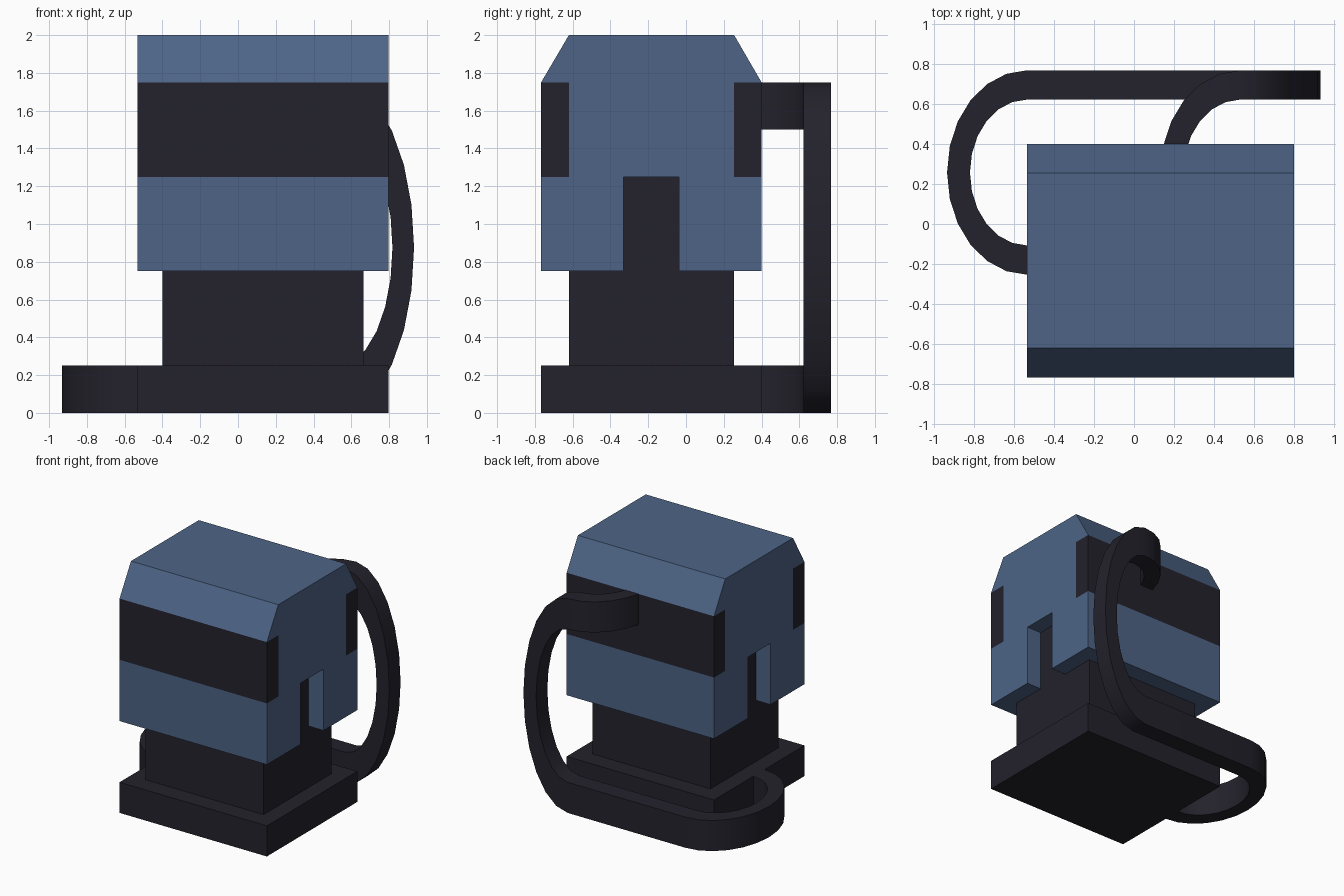
import bpy, bmesh
from math import sin, cos, pi
from mathutils import Vector

cube = bpy.data.objects.get("Cube")
if cube:
    bpy.data.objects.remove(cube, do_unlink=True)


def material(name, rgb):
    m = bpy.data.materials.new(name)
    m.use_nodes = True
    m.diffuse_color = (*rgb, 1)
    m.node_tree.nodes["Principled BSDF"].inputs["Base Color"].default_value = (*rgb, 1)
    return m


blue = material("slate blue", (0.075, 0.127, 0.24))
dark = material("dark charcoal", (0.017, 0.016, 0.025))


def finish(name, bm, *mats):
    bmesh.ops.recalc_face_normals(bm, faces=bm.faces)
    mesh = bpy.data.meshes.new(name)
    bm.to_mesh(mesh)
    bm.free()
    for m in mats:
        mesh.materials.append(m)
    obj = bpy.data.objects.new(name, mesh)
    bpy.context.collection.objects.link(obj)
    return obj


def prism(profile, x0, x1):
    """Extrude a (y, z) profile along x."""
    bm = bmesh.new()
    face = bm.faces.new([bm.verts.new((x0, y, z)) for y, z in profile])
    new = bmesh.ops.extrude_face_region(bm, geom=[face])["geom"]
    verts = [v for v in new if isinstance(v, bmesh.types.BMVert)]
    bmesh.ops.translate(bm, verts=verts, vec=(x1 - x0, 0, 0))
    return bm


def box(name, x, y, z, mat):
    profile = [(y[0], z[0]), (y[1], z[0]), (y[1], z[1]), (y[0], z[1])]
    return finish(name, prism(profile, *x), mat)


# Shared extents: outer body and the narrower neck
BODY_X, BODY_Y = (-0.533, 0.798), (-0.767, 0.4)
NECK_X, NECK_Y = (-0.4, 0.665), (-0.62, 0.255)
BAND_Z = (1.25, 1.75)

# Base plate and neck (the neck runs up inside the head)
box("base_plate", BODY_X, BODY_Y, (0, 0.25), dark)
box("neck", NECK_X, NECK_Y, (0.25, 1.25), dark)

# Head with chamfered roof; bands on the front and back wrap the corners
bm = prism([(BODY_Y[0], 0.75), (BODY_Y[1], 0.75), (BODY_Y[1], BAND_Z[1]),
            (NECK_Y[1], 2), (NECK_Y[0], 2), (BODY_Y[0], BAND_Z[1])], *BODY_X)
cuts = [((0, 0, z), (0, 0, 1)) for z in BAND_Z] + [((0, y, 0), (0, 1, 0)) for y in NECK_Y]
for co, no in cuts:
    bmesh.ops.bisect_plane(bm, geom=bm.verts[:] + bm.edges[:] + bm.faces[:],
                           plane_co=Vector(co), plane_no=Vector(no))
for f in bm.faces:
    c = f.calc_center_median()
    if BAND_Z[0] < c.z < BAND_Z[1] and not NECK_Y[0] < c.y < NECK_Y[1]:
        f.material_index = 1
head = finish("head", bm, blue, dark)

# Side notches that reveal the neck
for side, x in (("left", (NECK_X[1] - 0.02, 0.9)), ("right", (-0.7, NECK_X[0] + 0.02))):
    cutter = box(side + "_notch_cutter", x, (-0.33, -0.037), (0.6, 1.25), blue)
    cutter.hide_render = True
    mod = head.modifiers.new(side + "_notch", "BOOLEAN")
    mod.operation, mod.solver, mod.object = "DIFFERENCE", "EXACT", cutter
    bpy.context.view_layer.objects.active = head
    bpy.ops.object.modifier_apply(modifier=mod.name)
    bpy.data.objects.remove(cutter, do_unlink=True)

# Hose: one rectangular section swept round the floor, up, and into the back
RX, RY, RZ, INNER = 0.4, 0.51, 0.875, 5 / 7
X0, X1, YC = -0.533, 0.532, 0.257
STEPS = 12
SIZES = (INNER, 1)
rings = []
for i in range(STEPS + 1):  # floor loop
    t = pi * i / STEPS
    i_, o_ = [(X0 - RX * s * sin(t), YC - RY * s * cos(t)) for s in SIZES]
    rings.append([(*i_, 0), (*o_, 0), (*o_, 0.25), (*i_, 0.25)])
y_in, y_out = [YC + RY * s for s in SIZES]
for i in range(STEPS + 1):  # upright arc
    t = pi * i / STEPS
    (xi, zi), (xo, zo) = [(X1 + RX * s * sin(t), RZ - RZ * s * cos(t)) for s in SIZES]
    rings.append([(xo, y_in, zo), (xo, y_out, zo), (xi, y_out, zi), (xi, y_in, zi)])
for i in range(1, STEPS // 2 + 1):  # top quarter turn
    t = pi * i / STEPS
    i_, o_ = [(X1 - RX * s * sin(t), YC + RY * s * cos(t)) for s in SIZES]
    rings.append([(*i_, 1.75), (*o_, 1.75), (*o_, 1.5), (*i_, 1.5)])

bm = bmesh.new()
loops = [[bm.verts.new(p) for p in ring] for ring in rings]
for a, b in zip(loops, loops[1:]):
    for k in range(4):
        n = (k + 1) % 4
        bm.faces.new((a[k], a[n], b[n], b[k]))
bm.faces.new(loops[0])
bm.faces.new(loops[-1])
hose = finish("hose", bm, dark)
bpy.ops.object.select_all(action="DESELECT")
hose.select_set(True)
bpy.context.view_layer.objects.active = hose
bpy.ops.object.shade_smooth_by_angle(angle=pi / 6)
